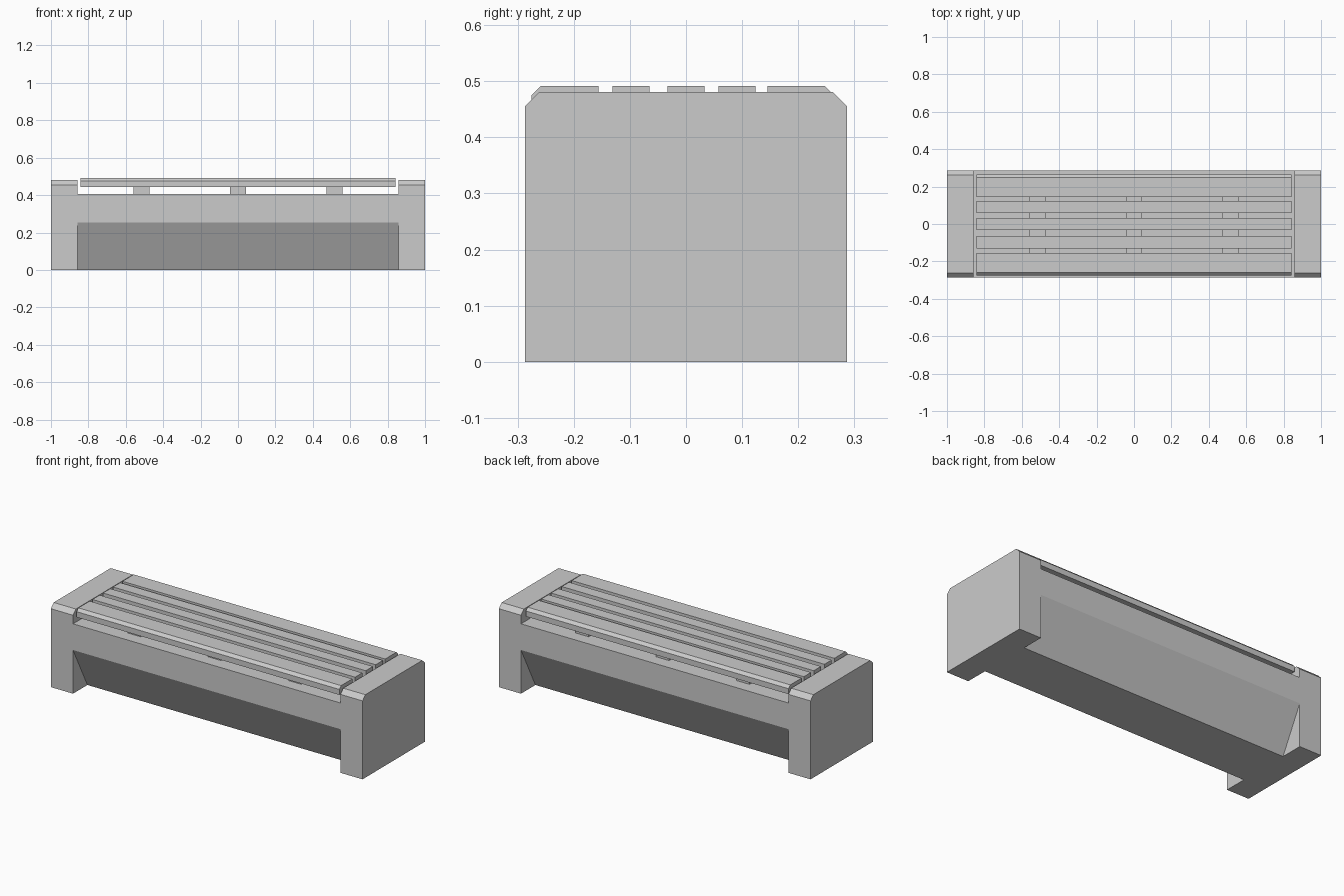
import bpy, bmesh

cube = bpy.data.objects.get("Cube")
if cube:
    bpy.data.objects.remove(cube, do_unlink=True)

grey = bpy.data.materials.new("light_grey")
grey.use_nodes = True
colour = (0.6, 0.6, 0.6, 1)
grey.diffuse_color = colour
grey.node_tree.nodes["Principled BSDF"].inputs["Base Color"].default_value = colour


def extrude_profile(name, profile, x0, x1):
    """Extrude a closed (y, z) profile from x0 to x1."""
    bm = bmesh.new()
    face = bm.faces.new([bm.verts.new((x0, y, z)) for y, z in profile])
    out = bmesh.ops.extrude_face_region(bm, geom=[face])
    moved = [v for v in out["geom"] if isinstance(v, bmesh.types.BMVert)]
    bmesh.ops.translate(bm, verts=moved, vec=(x1 - x0, 0, 0))
    bmesh.ops.recalc_face_normals(bm, faces=bm.faces)
    mesh = bpy.data.meshes.new(name)
    bm.to_mesh(mesh)
    bm.free()
    mesh.materials.append(grey)
    obj = bpy.data.objects.new(name, mesh)
    bpy.context.collection.objects.link(obj)
    return obj


def box_profile(y0, y1, z0, z1):
    return [(y0, z0), (y1, z0), (y1, z1), (y0, z1)]


# Bench body with chamfered long top edges
HALF_Y, INNER_X, DECK = 0.287, 0.858, 0.405
half = [(HALF_Y, 0), (HALF_Y, 0.455), (0.261, 0.481)]
body = extrude_profile("bench_body", half + [(-y, z) for y, z in reversed(half)], -1, 1)

# Cutters: seat recess and a sloping toe recess on each long side
cutters = [extrude_profile("seat_cutter", box_profile(-0.4, 0.4, DECK, 0.6), -INNER_X, INNER_X)]
slope = 0.132 / 0.253
for side, sign in (("front", -1), ("back", 1)):
    inner_low = HALF_Y - 0.132 - slope * 0.05
    outer_high = HALF_Y + slope * 0.05
    wedge = [(sign * inner_low, -0.05), (sign * outer_high, 0.303), (sign * outer_high, -0.05)]
    cutters.append(extrude_profile(side + "_toe_cutter", wedge, -INNER_X, INNER_X))

for cutter in cutters:
    cutter.hide_render = True
    mod = body.modifiers.new(cutter.name, "BOOLEAN")
    mod.operation = "DIFFERENCE"
    mod.solver = "EXACT"
    mod.object = cutter

# Bake the cuts and discard the cutters
bpy.context.view_layer.update()
graph = bpy.context.evaluated_depsgraph_get()
cut_mesh = bpy.data.meshes.new_from_object(body.evaluated_get(graph))
body.modifiers.clear()
body.data = cut_mesh
for cutter in cutters:
    bpy.data.objects.remove(cutter, do_unlink=True)

# Cross supports
SLAT_LOW, SLAT_TOP, SLAT_X = 0.443, 0.491, 0.843
for name, x in (("right", -0.516), ("middle", 0), ("left", 0.516)):
    extrude_profile(name + "_support", box_profile(-0.215, 0.215, DECK, SLAT_LOW), x - 0.042, x + 0.042)

# Plain inner slats
for i, y in enumerate((-0.098, 0, 0.091)):
    extrude_profile(f"inner_slat_{i + 1}", box_profile(y - 0.033, y + 0.033, SLAT_LOW, SLAT_TOP), -SLAT_X, SLAT_X)

# Wider outer slats with a chamfered outer edge
for name, inner, outer, cham in (("front", -0.156, -0.275, 0.016), ("back", 0.145, 0.264, 0.016)):
    sign = 1 if outer > 0 else -1
    extrude_profile(name + "_slat", [(inner, SLAT_LOW), (outer, SLAT_LOW), (outer, SLAT_TOP - cham),
                                     (outer - sign * cham, SLAT_TOP), (inner, SLAT_TOP)], -SLAT_X, SLAT_X)
